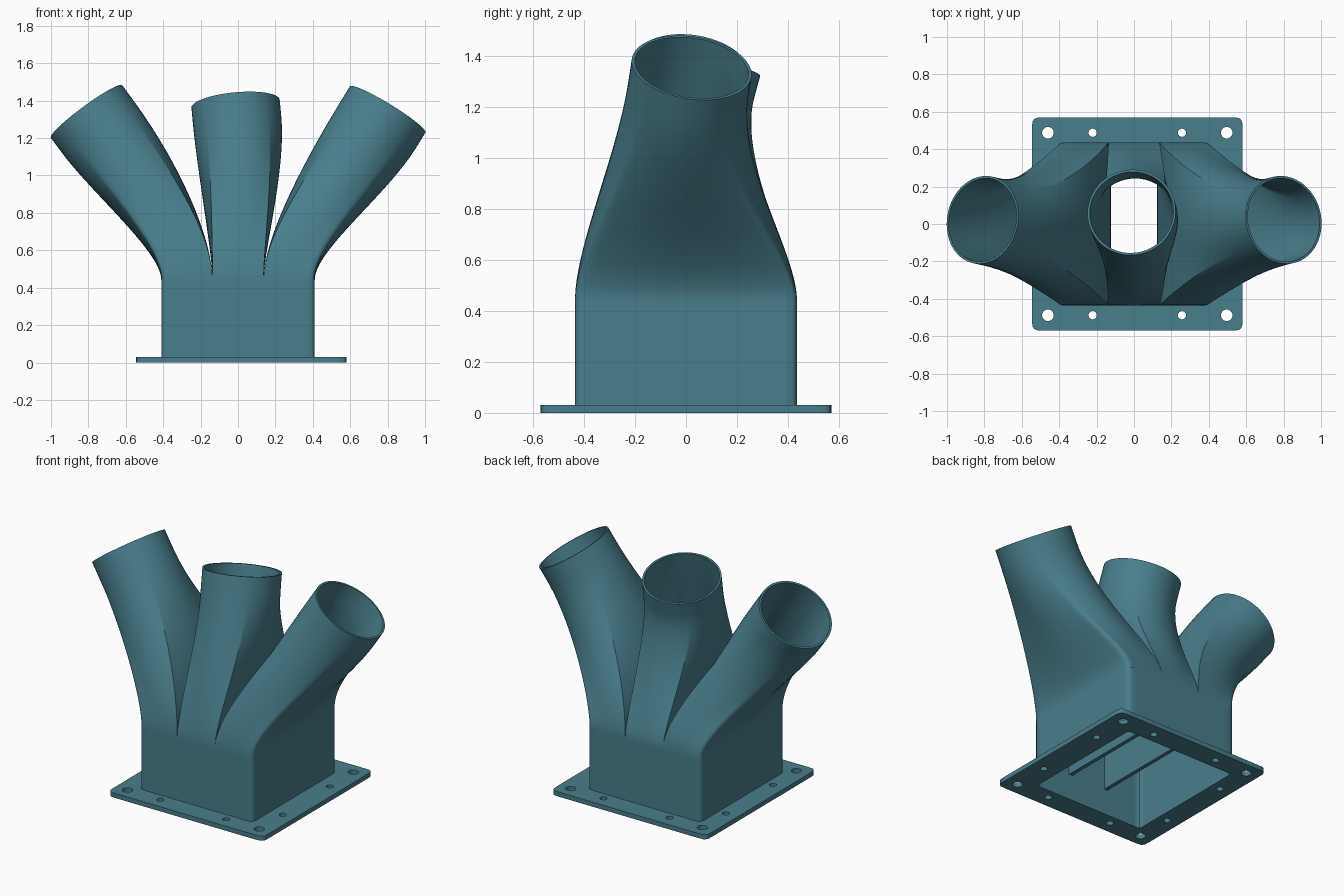
import bpy, bmesh, math
from mathutils import Vector

if "Cube" in bpy.data.objects:
    bpy.data.objects.remove(bpy.data.objects["Cube"], do_unlink=True)

TEAL = (0.066, 0.21, 0.265, 1)
teal = bpy.data.materials.new("teal_plastic")
teal.use_nodes = True
teal.diffuse_color = TEAL
teal.node_tree.nodes["Principled BSDF"].inputs["Base Color"].default_value = TEAL

WALL = 0.0125
HALF_X, HALF_Y = 0.41, 0.435
DUCT = HALF_X / 3
JOIN_Z = 0.44
FILLET = 0.03

# Angles around a section, packed closely near the corners
OFFSETS = [(j / 10) ** 1.6 * math.pi / 4 for j in range(11)]
ANGLES = []
for q in range(4):
    mid = math.pi / 4 + q * math.pi / 2
    ANGLES += [mid - o for o in reversed(OFFSETS)] + [mid + o for o in OFFSETS[1:-1]]


def finish(obj):
    obj.data.materials.clear()
    obj.data.materials.append(teal)
    bpy.ops.object.select_all(action='DESELECT')
    obj.select_set(True)
    bpy.context.view_layer.objects.active = obj
    bpy.ops.object.shade_smooth_by_angle(angle=math.radians(35))


def rect_point(a, hx, hy, r):
    """Point of a rounded rectangle at a square-mapped angle."""
    u, v = math.cos(a), math.sin(a)
    s = max(abs(u), abs(v))
    p = Vector((u / s * hx, v / s * hy))
    core = Vector((max(-hx + r, min(hx - r, p.x)), max(-hy + r, min(hy - r, p.y))))
    d = p - core
    return core + d.normalized() * r if abs(d.x) > 1e-6 and abs(d.y) > 1e-6 else p


def skin(name, rings):
    """Closed wall through a cycle of rings: up the outside, down the inside."""
    bm = bmesh.new()
    loops = [[bm.verts.new(p) for p in ring] for ring in rings]
    n = len(ANGLES)
    for k, low in enumerate(loops):
        high = loops[(k + 1) % len(loops)]
        for i in range(n):
            j = (i + 1) % n
            bm.faces.new((low[i], low[j], high[j], high[i]))
    bmesh.ops.recalc_face_normals(bm, faces=bm.faces)
    mesh = bpy.data.meshes.new(name)
    bm.to_mesh(mesh)
    bm.free()
    obj = bpy.data.objects.new(name, mesh)
    bpy.context.collection.objects.link(obj)
    finish(obj)


def box_ring(inset, z):
    return [rect_point(a, HALF_X - inset, HALF_Y - inset, FILLET - inset).to_3d() + Vector((0, 0, z))
            for a in ANGLES]


def duct_rings(side, end, normal, inset, steps=28, radius=0.237, collar=0.09):
    """Loft from a third of the box up to a tilted round mouth."""
    n = Vector(normal).normalized()
    ex = (Vector((1, 0, 0)) - n * n.x).normalized()
    ey = n.cross(ex)
    end = Vector(end)
    up = Vector((0, 0, 1))
    pairs = []
    for a in ANGLES:
        # only the corners on the outside of the box are rounded
        r = FILLET - inset if side * math.cos(a) > 1e-6 else 0
        p = rect_point(a, DUCT - inset, HALF_Y - inset, r)
        start = Vector((p.x + side * 2 * DUCT, p.y, JOIN_Z))
        mouth = end + (ex * math.cos(a) + ey * math.sin(a)) * (radius - inset)
        pairs.append((start, mouth))
    rings = []
    for k in range(steps + 1):
        t = k / steps
        ring = []
        for p0, mouth in pairs:
            p1 = mouth - n * collar
            c = (p1 - p0).length_squared
            ring.append(p0 * (2 * t**3 - 3 * t**2 + 1) + up * (0.6 * c * (t**3 - 2 * t**2 + t))
                        + p1 * (3 * t**2 - 2 * t**3) + n * (1.15 * c * (t**3 - t**2)))
        rings.append(ring)
    rings.append([m for _, m in pairs])
    return rings


# Three splayed ducts
for name, side, end, normal in (
        ("right_duct", -1, (-0.81, 0.022, 1.342), (-0.59, 0.13, 0.80)),
        ("middle_duct", 0, (-0.013, 0.062, 1.383), (-0.09, 0.26, 0.96)),
        ("left_duct", 1, (0.80, 0.022, 1.353), (0.52, 0.13, 0.85))):
    skin(name, duct_rings(side, end, normal, 0) + duct_rings(side, end, normal, WALL)[::-1])

# Square plenum below the ducts
skin("plenum_box", [box_ring(0, 0.01), box_ring(0, JOIN_Z), box_ring(WALL, JOIN_Z), box_ring(WALL, 0.01)])

# Divider plates inside the plenum
for name, x in (("right_divider", -DUCT), ("left_divider", DUCT)):
    low = 0.17
    bpy.ops.mesh.primitive_cube_add(size=1, location=(x, 0, (low + JOIN_Z) / 2))
    plate = bpy.context.object
    plate.name = name
    plate.scale = (2 * WALL, 2 * (HALF_Y - WALL / 2), JOIN_Z - low)
    finish(plate)

# Mounting flange with bolt holes, as one filled and extruded curve
curve = bpy.data.curves.new("flange_outline", 'CURVE')
curve.dimensions = '2D'
curve.fill_mode = 'BOTH'
curve.extrude = 0.015


def add_loop(points):
    spline = curve.splines.new('POLY')
    spline.points.add(len(points) - 1)
    for sp, p in zip(spline.points, points):
        sp.co = (p[0], p[1], 0, 1)
    spline.use_cyclic_u = True


def add_hole(x, y, r):
    add_loop([(x + r * math.cos(i * math.tau / 24), y + r * math.sin(i * math.tau / 24)) for i in range(24)])


add_loop([rect_point(a, 0.563, 0.57, 0.035) for a in ANGLES])
add_loop([rect_point(a, HALF_X - WALL, HALF_Y - WALL, FILLET - WALL) - Vector((0.0175, 0)) for a in ANGLES])
BOLT_X, BOLT_Y = 0.478, 0.488
for sx in (-1, 1):
    for sy in (-1, 1):
        add_hole(sx * BOLT_X, sy * BOLT_Y, 0.031)
        add_hole(sx * BOLT_X / 2, sy * BOLT_Y, 0.022)
        add_hole(sx * BOLT_X, sy * BOLT_Y / 2, 0.022)

source = bpy.data.objects.new("flange_source", curve)
bpy.context.collection.objects.link(source)
graph = bpy.context.evaluated_depsgraph_get()
flange = bpy.data.objects.new("flange", bpy.data.meshes.new_from_object(source.evaluated_get(graph)))
bpy.data.objects.remove(source, do_unlink=True)
bpy.context.collection.objects.link(flange)
flange.location = (0.0175, 0, 0.015)
finish(flange)
